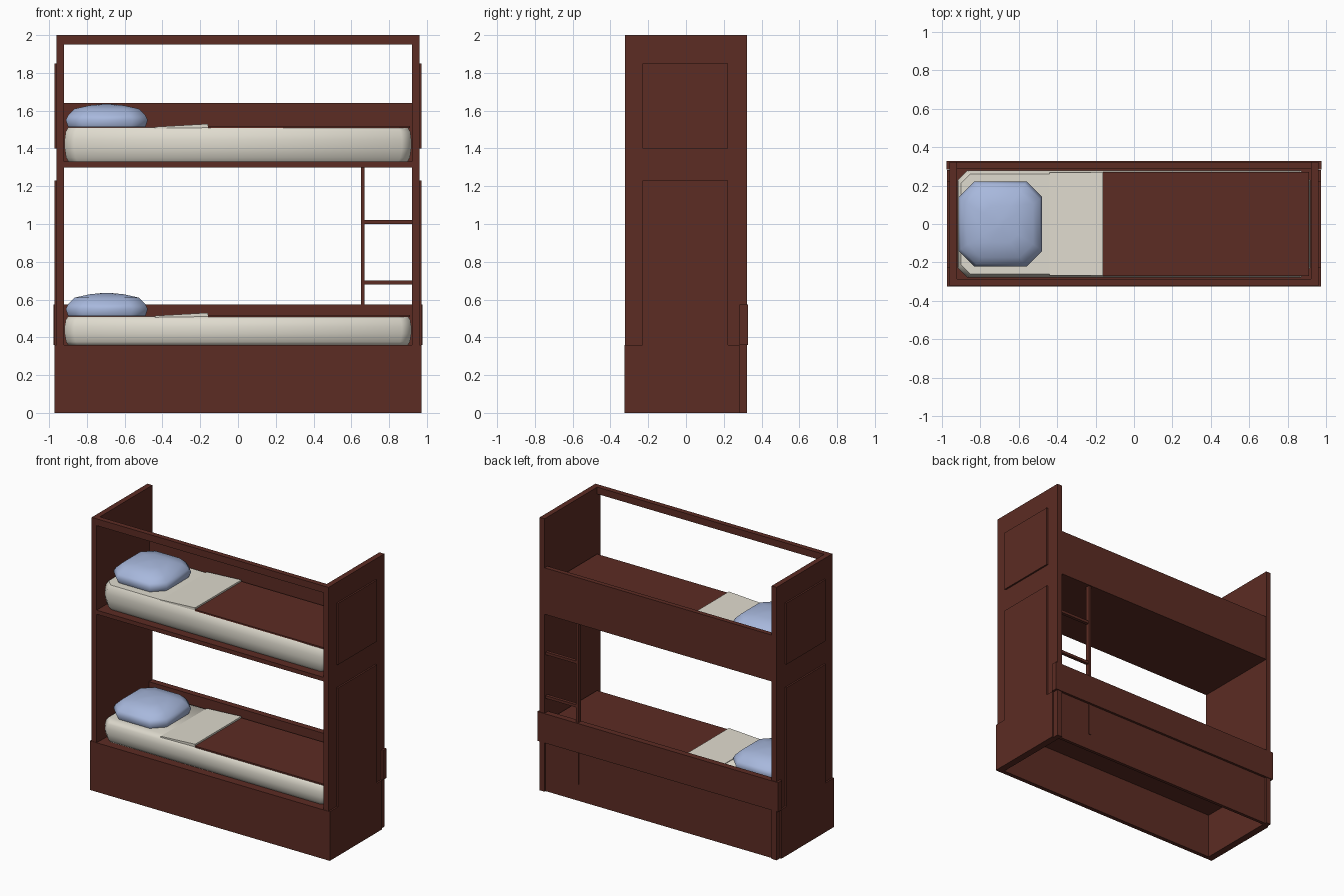
import bpy, bmesh

if "Cube" in bpy.data.objects:
    bpy.data.objects.remove(bpy.data.objects["Cube"])


def material(name, rgb):
    m = bpy.data.materials.new(name)
    m.diffuse_color = (*rgb, 1)
    m.use_nodes = True
    m.node_tree.nodes["Principled BSDF"].inputs["Base Color"].default_value = m.diffuse_color
    return m


WOOD = material("mahogany_brown", (0.107, 0.025, 0.017))
CREAM = material("cream_cloth", (0.74, 0.71, 0.62))
BLUE = material("pale_blue", (0.39, 0.48, 0.72))


def finish(name, bm, mat):
    bmesh.ops.recalc_face_normals(bm, faces=bm.faces[:])
    me = bpy.data.meshes.new(name)
    bm.to_mesh(me)
    bm.free()
    me.materials.append(mat)
    ob = bpy.data.objects.new(name, me)
    bpy.context.collection.objects.link(ob)
    return ob


def smooth(ob, angle):
    bpy.ops.object.select_all(action='DESELECT')
    ob.select_set(True)
    bpy.context.view_layer.objects.active = ob
    bpy.ops.object.shade_smooth_by_angle(angle=angle)


def stack(name, rings, mat):
    """Closed solid from equal-length rings of points, bottom to top."""
    bm = bmesh.new()
    rows = [[bm.verts.new(p) for p in r] for r in rings]
    n = len(rows[0])
    for a, b in zip(rows, rows[1:]):
        for i in range(n):
            j = (i + 1) % n
            bm.faces.new((a[i], a[j], b[j], b[i]))
    bm.faces.new(rows[0][::-1])
    bm.faces.new(rows[-1])
    return finish(name, bm, mat)


def box(name, x, y, z, mat=WOOD):
    x, y, z = sorted(x), sorted(y), sorted(z)
    corners = [(x[0], y[0]), (x[1], y[0]), (x[1], y[1]), (x[0], y[1])]
    return stack(name, [[(*c, h) for c in corners] for h in z], mat)


def octagon(cx, hx, hy, cut, z):
    pts = [(hx, -hy + cut), (hx, hy - cut), (hx - cut, hy), (-hx + cut, hy),
           (-hx, hy - cut), (-hx, -hy + cut), (-hx + cut, -hy), (hx - cut, -hy)]
    return [(cx + px, py, z) for px, py in pts]


# End walls with raised panels and base cheeks
for s, side in ((-1, "left"), (1, "right")):
    box(side + "_end_wall", (s * 0.92, s * 0.96), (-0.323, 0.323), (0, 2))
    box(side + "_base_cheek", (s * 0.96, s * 0.972), (-0.323, 0.282), (0, 0.36))
    box(side + "_lower_panel", (s * 0.96, s * 0.972), (-0.23, 0.222), (0.36, 1.23))
    box(side + "_upper_panel", (s * 0.96, s * 0.972), (-0.23, 0.222), (1.40, 1.85))

# Hollow base, open underneath
box("base_front", (-0.972, 0.972), (-0.325, -0.295), (0, 0.36))
box("base_back", (-0.92, 0.92), (0.288, 0.311), (0, 0.36))
box("lower_bed_floor", (-0.92, 0.92), (-0.295, 0.288), (0.33, 0.358))
box("lower_back_board", (-0.976, 0.976), (0.283, 0.328), (0.36, 0.575))

# Upper bunk frame
box("upper_bed_floor", (-0.92, 0.92), (-0.322, 0.288), (1.30, 1.33))
box("upper_back_board", (-0.92, 0.92), (0.288, 0.322), (1.30, 1.64))
box("top_front_rail", (-0.92, 0.92), (-0.323, -0.285), (1.95, 2))

# Ladder
box("ladder_post", (0.65, 0.67), (0.286, 0.314), (0.12, 1.30))
for z in (0.69, 1.01):
    box("ladder_rung", (0.67, 0.92), (0.288, 0.312), (z - 0.01, z + 0.01))

# Bedding for each bunk
for bunk, z0, z1 in (("lower", 0.358, 0.51), ("upper", 1.33, 1.51)):
    h = z1 - z0
    levels = [(0, 0.02), (0.12, 0.008), (0.4, 0), (0.65, 0), (0.88, 0.006), (1, 0.018)]
    mattress = stack(bunk + "_mattress",
                     [octagon(0, 0.918 - d, 0.279 - d, 0.05, z0 + t * h) for t, d in levels], CREAM)
    smooth(mattress, 0.9)
    box(bunk + "_blanket", (-0.16, 0.91), (-0.27, 0.27), (z1 - 0.003, z1 + 0.008))
    # Folded sheet, rising towards the blanket
    rings = [[(x, -0.268, z1 + b), (x, 0.268, z1 + b), (x, 0.268, z1 + t), (x, -0.268, z1 + t)]
             for x, b, t in ((-0.44, -0.004, 0.004), (-0.16, 0.0, 0.02))]
    stack(bunk + "_folded_sheet", rings, CREAM)
    # Pillow
    pillow_levels = [(0.004, 0.205, 0.08), (0.04, 0.217, 0.08), (0.065, 0.205, 0.08),
                     (0.10, 0.17, 0.07), (0.118, 0.09, 0.04), (0.125, 0.02, 0.01)]
    pillow = stack(bunk + "_pillow",
                   [octagon(-0.695, r, r + 0.004, c, z1 + dz) for dz, r, c in pillow_levels], BLUE)
    smooth(pillow, 0.9)
